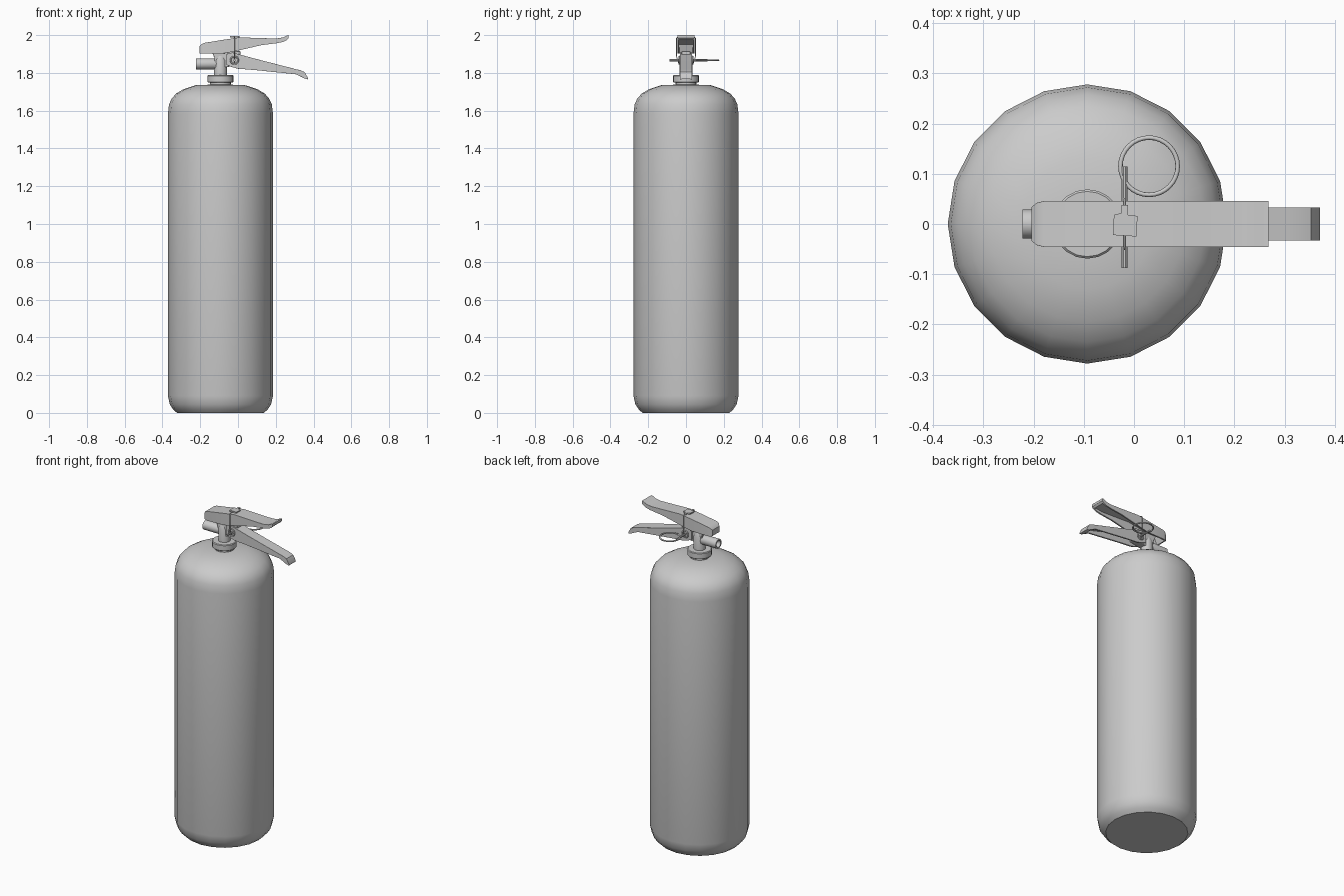
import bpy, bmesh, math
from mathutils import Vector

if "Cube" in bpy.data.objects:
    bpy.data.objects.remove(bpy.data.objects["Cube"])

CX = -0.093  # axis of the tank and neck


def add_mesh(name, verts, faces, angle=35, bevel=0):
    me = bpy.data.meshes.new(name)
    me.from_pydata(verts, [], faces)
    bm = bmesh.new()
    bm.from_mesh(me)
    bmesh.ops.recalc_face_normals(bm, faces=bm.faces)
    bm.to_mesh(me)
    bm.free()
    ob = bpy.data.objects.new(name, me)
    bpy.context.collection.objects.link(ob)
    if bevel:
        mod = ob.modifiers.new("bevel", 'BEVEL')
        mod.width = bevel
        mod.segments = 2
        mod.limit_method = 'ANGLE'
        mod.angle_limit = math.radians(40)
    bpy.ops.object.select_all(action='DESELECT')
    ob.select_set(True)
    bpy.context.view_layer.objects.active = ob
    bpy.ops.object.shade_smooth_by_angle(angle=math.radians(angle))
    return ob


def loft(name, rings, **kw):
    n = len(rings[0])
    faces = [(i*n + j, i*n + (j+1) % n, (i+1)*n + (j+1) % n, (i+1)*n + j)
             for i in range(len(rings) - 1) for j in range(n)]
    faces += [tuple(range(n)), tuple(range((len(rings)-1)*n, len(rings)*n))]
    return add_mesh(name, [v for r in rings for v in r], faces, **kw)


def lathe(name, profile, n, origin, axis='Z', **kw):
    # profile = (radius, distance along axis)
    def place(r, h, a):
        u, v = r*math.cos(a), r*math.sin(a)
        p = {'Z': (u, v, h), 'X': (h, u, v), 'Y': (u, h, v)}[axis]
        return tuple(Vector(p) + Vector(origin))
    return loft(name, [[place(r, h, 2*math.pi*j/n) for j in range(n)]
                       for r, h in profile], **kw)


def channel(name, stations, t=0.009):
    # U-shaped lever open underneath; station = (x, top z, bottom z, half width, wall depth)
    rings = []
    for x, zt, zb, w, solid in stations:
        zi = zb + 0.001 if solid else max(zb + 0.001, zt - t)
        half = [(w, zb), (w, zt)]
        inner = [(w - t, zi), (w - t, zb)]
        sec = [(-w, zb), (-w, zt), (w, zt), (w, zb),
               (w-t, zb), (w-t, zi), (-w+t, zi), (-w+t, zb)]
        rings.append([(x, y, z) for y, z in sec])
    return loft(name, rings, bevel=0.003)


def wire(name, pts, r, cyclic=False):
    cu = bpy.data.curves.new(name, 'CURVE')
    cu.dimensions = '3D'
    cu.bevel_depth = r
    cu.bevel_resolution = 2
    cu.use_fill_caps = True
    sp = cu.splines.new('POLY')
    sp.points.add(len(pts) - 1)
    for p, c in zip(sp.points, pts):
        p.co = (*c, 1)
    sp.use_cyclic_u = cyclic
    ob = bpy.data.objects.new(name, cu)
    bpy.context.collection.objects.link(ob)
    return ob


def circle(c, r, n, axis):
    a = [2*math.pi*i/n for i in range(n)]
    if axis == 'Z':
        return [(c[0]+r*math.cos(t), c[1]+r*math.sin(t), c[2]) for t in a]
    return [(c[0]+r*math.cos(t), c[1], c[2]+r*math.sin(t)) for t in a]


# Tank
lathe("tank", [(.23, 0), (.25, .018), (.268, .045), (.278, .09), (.278, 1.585),
               (.272, 1.634), (.258, 1.664), (.235, 1.69), (.195, 1.714),
               (.13, 1.735), (.045, 1.738)], 20, (CX, 0, 0), angle=42)

# Neck, collar nut and valve stem
lathe("neck", [(.055, 1.72), (.055, 1.755)], 20, (CX, 0, 0))
lathe("collar", [(.064, 1.749), (.069, 1.753), (.069, 1.784), (.065, 1.788)],
      20, (CX, 0, 0))
lathe("stem", [(.034, 1.78), (.034, 1.865), (.025, 1.89)], 16, (CX, 0, 0))

# Valve block between the lever cheeks
block = [(-.127, 1.83), (-.125, 1.88), (-.14, 1.915), (.012, 1.915),
         (.012, 1.845), (-.058, 1.83)]
loft("valve_block", [[(x, y, z) for x, z in block] for y in (-.024, .024)],
     bevel=0.003)

# Hose outlet with a hollow mouth
lathe("outlet", [(.02, -.19), (.02, -.222), (.029, -.222), (.029, -.125),
                 (.022, -.1)], 16, (0, 0, 1.848), axis='X')

# Upper lever
channel("upper_lever", [
    (-.204, 1.94, 1.904, .034, True), (-.194, 1.952, 1.902, .042, True),
    (-.178, 1.959, 1.902, .046, False), (-.066, 1.977, 1.904, .046, False),
    (.008, 1.988, 1.92, .046, False), (.125, 1.984, 1.947, .046, False),
    (.205, 1.982, 1.957, .046, False), (.24, 1.988, 1.964, .046, False),
    (.258, 1.998, 1.974, .046, True), (.268, 2.0, 1.984, .046, True)])

# Lower lever
channel("lower_lever", [
    (-.06, 1.9, 1.842, .033, False), (-.03, 1.908, 1.83, .033, False),
    (0, 1.9, 1.822, .033, False), (.08, 1.878, 1.816, .033, False),
    (.305, 1.82, 1.793, .033, False), (.33, 1.814, 1.782, .033, True),
    (.353, 1.804, 1.77, .033, True), (.37, 1.774, 1.766, .033, True)])

# Safety pin, pull ring and pivot eyes
PX, PZ = -.019, 1.867
lathe("safety_pin", [(.006, -.088), (.006, .115)], 10, (PX, 0, PZ), axis='Y')
wire("pull_ring", circle((.03, .115, PZ), .057, 32, 'Z'), .0045, True)
for side, s in (("front", -1), ("back", 1)):
    wire(f"pin_eye_{side}", circle((PX, s*.036, PZ), .02, 20, 'Y'), .004, True)

# Tamper seal: wire loop around the lever and a small tag on top
wire("seal_wire", [(PX, -.04, PZ - .012), (PX, -.05, PZ + .02), (PX, -.05, 1.985),
                   (PX, -.044, 1.99), (PX, .044, 1.99), (PX, .05, 1.985),
                   (PX, .05, PZ + .02), (PX, .04, PZ - .012)], .002, True)
tag = [(-.042, -.022), (.005, -.025), (.007, .016), (-.012, .018),
       (-.012, .038), (-.025, .038), (-.025, .022), (-.04, .018)]
loft("seal_tag", [[(x, y, z) for x, y in tag] for z in (1.987, 1.995)])
